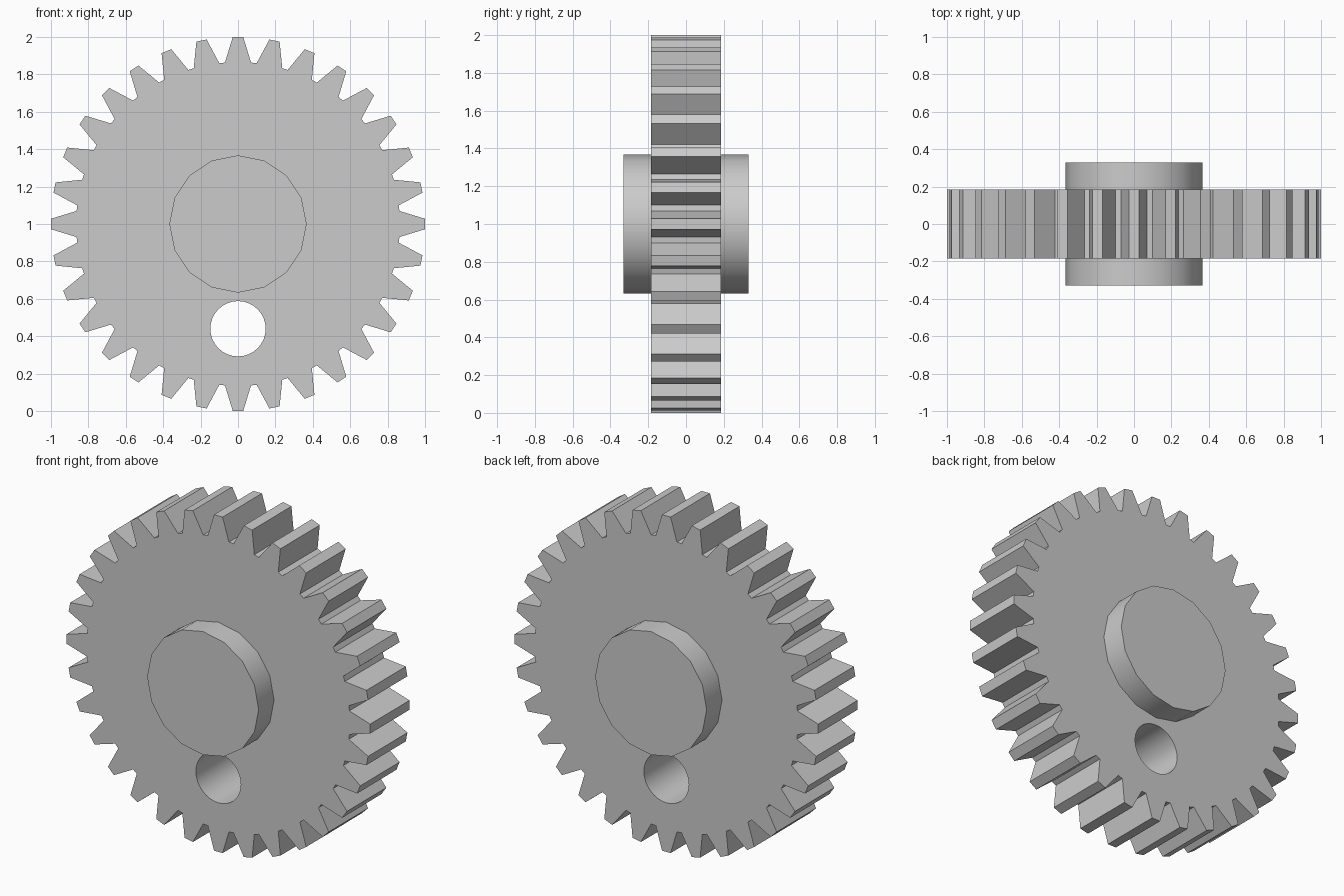
import bpy, bmesh
from math import sin, cos, tau, radians

if "Cube" in bpy.data.objects:
    bpy.data.objects.remove(bpy.data.objects["Cube"])

CENTRE_Z = 1.0
HALF_WIDTH = 0.185
TEETH = 32

steel = bpy.data.materials.new("grey_steel")
steel.use_nodes = True
steel.diffuse_color = (0.6, 0.6, 0.6, 1)
steel.node_tree.nodes["Principled BSDF"].inputs["Base Color"].default_value = (0.6, 0.6, 0.6, 1)


def circle(radius, sides, z=0.0):
    return [(radius * sin(tau * i / sides), z + radius * cos(tau * i / sides))
            for i in range(sides)]


def plate(name, loops, half_width, smooth):
    """Fill closed x-z outlines and extrude them along y."""
    bm = bmesh.new()
    for loop in loops:
        verts = [bm.verts.new((x, -half_width, z)) for x, z in loop]
        for a, b in zip(verts, verts[1:] + verts[:1]):
            bm.edges.new((a, b))
    bmesh.ops.triangle_fill(bm, edges=bm.edges[:], use_beauty=True)
    grown = bmesh.ops.extrude_face_region(bm, geom=bm.faces[:], use_keep_orig=True)
    moved = [v for v in grown["geom"] if isinstance(v, bmesh.types.BMVert)]
    bmesh.ops.translate(bm, verts=moved, vec=(0, 2 * half_width, 0))
    bmesh.ops.recalc_face_normals(bm, faces=bm.faces[:])
    mesh = bpy.data.meshes.new(name)
    bm.to_mesh(mesh)
    bm.free()
    mesh.materials.append(steel)
    obj = bpy.data.objects.new(name, mesh)
    obj.location.z = CENTRE_Z
    bpy.context.collection.objects.link(obj)
    if smooth:
        bpy.ops.object.select_all(action="DESELECT")
        obj.select_set(True)
        bpy.context.view_layer.objects.active = obj
        bpy.ops.object.shade_smooth_by_angle(angle=radians(30))
    return obj


# Wheel body with the round off-centre hole
plate("wheel_body", [circle(0.866, 64), circle(0.148, 32, -0.56)], HALF_WIDTH, True)

# Hub boss, standing proud on both faces
plate("hub", [circle(0.367, 16)], 0.33, True)

# Tapered teeth around the rim
tooth_profile = [(-0.07, 0.862), (0.07, 0.862), (0.028, 1.0), (-0.028, 1.0)]
for i in range(TEETH):
    a = tau * i / TEETH
    outline = [(x * cos(a) + r * sin(a), r * cos(a) - x * sin(a)) for x, r in tooth_profile]
    plate(f"tooth_{i + 1}", [outline], HALF_WIDTH, False)
